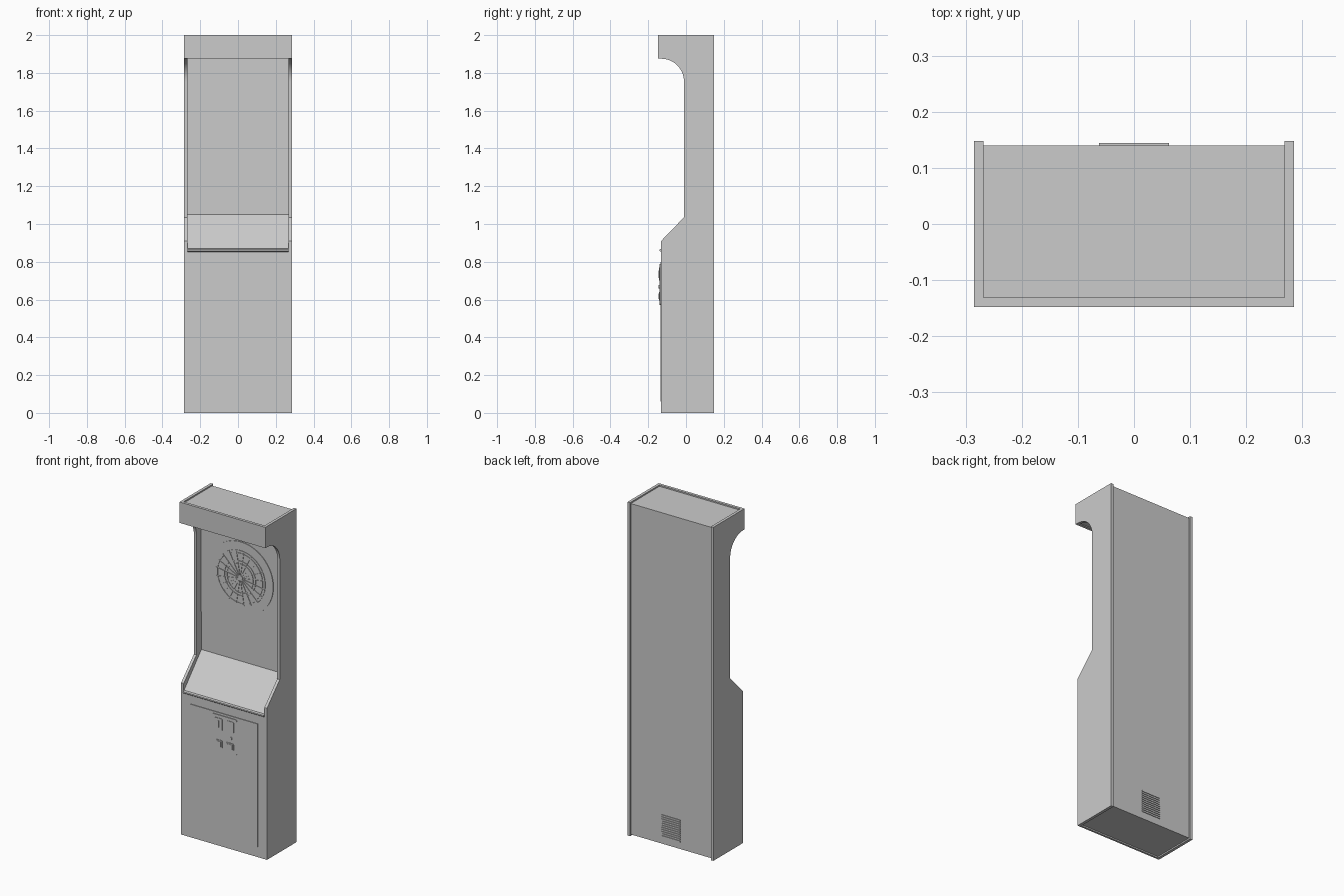
import bpy
import bmesh
from math import sin, cos, pi, radians

cube = bpy.data.objects.get("Cube")
if cube:
    bpy.data.objects.remove(cube, do_unlink=True)

GREY = (0.6, 0.6, 0.6, 1)
grey = bpy.data.materials.new("cabinet_grey")
grey.use_nodes = True
grey.diffuse_color = GREY
grey.node_tree.nodes["Principled BSDF"].inputs["Base Color"].default_value = GREY
grey.node_tree.nodes["Principled BSDF"].inputs["Roughness"].default_value = 0.6
parts = []


def extrude(name, loops, axis, a, b):
    """Extrude closed 2D outlines from a to b along the x or y axis."""
    bm = bmesh.new()
    for loop in loops:
        rings = []
        for d in (a, b):
            rings.append([bm.verts.new((d, u, v) if axis == "x" else (u, d, v)) for u, v in loop])
        bm.faces.new(rings[0])
        bm.faces.new(rings[1][::-1])
        n = len(loop)
        for i in range(n):
            j = (i + 1) % n
            bm.faces.new((rings[0][i], rings[1][i], rings[1][j], rings[0][j]))
    bmesh.ops.recalc_face_normals(bm, faces=bm.faces)
    mesh = bpy.data.meshes.new(name)
    bm.to_mesh(mesh)
    bm.free()
    mesh.materials.append(grey)
    ob = bpy.data.objects.new(name, mesh)
    bpy.context.collection.objects.link(ob)
    parts.append(ob)
    return ob


def rect(x0, x1, z0, z1):
    return [(x0, z0), (x1, z0), (x1, z1), (x0, z1)]


def arc(cx, cz, r, start, end, steps):
    return [(cx + r * cos(start + (end - start) * i / steps),
             cz + r * sin(start + (end - start) * i / steps)) for i in range(steps + 1)]


def round_rect(x0, x1, z0, z1, r):
    pts = []
    for k, (x, z) in enumerate(rect(x0 + r, x1 - r, z0 + r, z1 - r)):
        pts += arc(x, z, r, pi + k * pi / 2, pi * 1.5 + k * pi / 2, 4)
    return pts


WIDTH, INNER = 0.285, 0.268
BACK, FRONT = 0.148, -0.132
BOARD = 0.036

# Side panels with a curved hood bracket and a sloped shoulder
side = [(BACK, 0), (BACK, 2), (-0.131, 2), (-0.131, 1.875)]
side += arc(-0.131, 1.755, 0.12, pi / 2, 0, 14)
side += [(-0.011, 1.035), (FRONT, 0.91), (FRONT, 0)]
for label, s in (("left", 1), ("right", -1)):
    extrude(label + "_side_panel", [side], "x", s * INNER, s * WIDTH)

# Main body between the sides, set in at the top, back and bottom
body = [(FRONT + 0.012, 0.008), (FRONT + 0.012, 0.85), (BOARD, 1.04), (BOARD, 1.88),
        (-0.131, 1.88), (-0.131, 1.992), (0.14, 1.992), (0.14, 0.008)]
extrude("cabinet_body", [body], "x", -INNER, INNER)
extrude("marquee_panel", [rect(-WIDTH, WIDTH, 1.875, 2)], "y", -0.148, -0.131)
extrude("front_panel", [rect(-INNER, INNER, 0, 0.852)], "y", FRONT, FRONT + 0.012)

# Sloped shelf with a rounded front lip
shelf = [(BOARD, 1.038), (BOARD, 1.05), (-0.128, 0.868)]
shelf += arc(-0.133, 0.861, 0.008, pi / 2, pi * 1.5, 6) + [(-0.12, 0.853)]
extrude("sloped_shelf", [shelf], "x", -INNER, INNER)

# Target backing and the target itself
extrude("target_backboard", [rect(-INNER, INNER, 1.28, 1.88)], "y", 0.03, BOARD)
CZ = 1.555
extrude("target_surround", [arc(0, CZ, 0.215, 0, 2 * pi * 71 / 72, 71)], "y", 0.026, 0.03)

wedges = []
step = 2 * pi / 20
for i in range(20):
    mid = pi / 2 + i * step
    for r0, r1 in ((0.018, 0.085), (0.089, 0.101), (0.105, 0.148), (0.152, 0.164)):
        g0, g1 = step / 2 - 0.002 / r0, step / 2 - 0.002 / r1
        wedges.append(arc(0, CZ, r1, mid - g1, mid + g1, 3) + arc(0, CZ, r0, mid + g0, mid - g0, 3))
extrude("target_segments", wedges, "y", 0.023, 0.026)
extrude("bullseye", [arc(0, CZ, 0.014, 0, 2 * pi * 23 / 24, 23)], "y", 0.022, 0.026)

# Service door and coin plate
extrude("service_door", [rect(-0.22, 0.224, 0.06, 0.8)], "y", FRONT - 0.004, FRONT)
extrude("coin_plate", [round_rect(-0.075, 0.09, 0.572, 0.788, 0.012)], "y", -0.14, -0.136)

# Coin slots on top, return doors below, and a lock
fittings = []
for cx in (-0.03, 0.045):
    fittings.append(round_rect(cx - 0.025, cx + 0.025, 0.7, 0.77, 0.006))
    fittings.append(round_rect(cx - 0.025, cx + 0.025, 0.595, 0.64, 0.006))
extrude("coin_fittings", fittings, "y", -0.143, -0.14)
extrude("coin_slots", [rect(cx - 0.003, cx + 0.003, 0.715, 0.755) for cx in (-0.03, 0.045)],
        "y", -0.145, -0.143)
extrude("return_flaps", [rect(cx - 0.017, cx + 0.017, 0.602, 0.633) for cx in (-0.03, 0.045)],
        "y", -0.145, -0.143)
extrude("plate_lock", [arc(0.05, 0.668, 0.01, 0, 2 * pi * 15 / 16, 15)], "y", -0.145, -0.14)

# Louvred vent low on the back
slats = [rect(-0.062, 0.062, 0.05 + i * 0.0125, 0.0575 + i * 0.0125) for i in range(11)]
extrude("back_vent_slats", slats, "y", 0.14, 0.144)

# Smooth the curved edges, keep the rest sharp
bpy.ops.object.select_all(action="DESELECT")
for ob in parts:
    ob.select_set(True)
bpy.context.view_layer.objects.active = parts[0]
bpy.ops.object.shade_smooth_by_angle(angle=radians(30))
